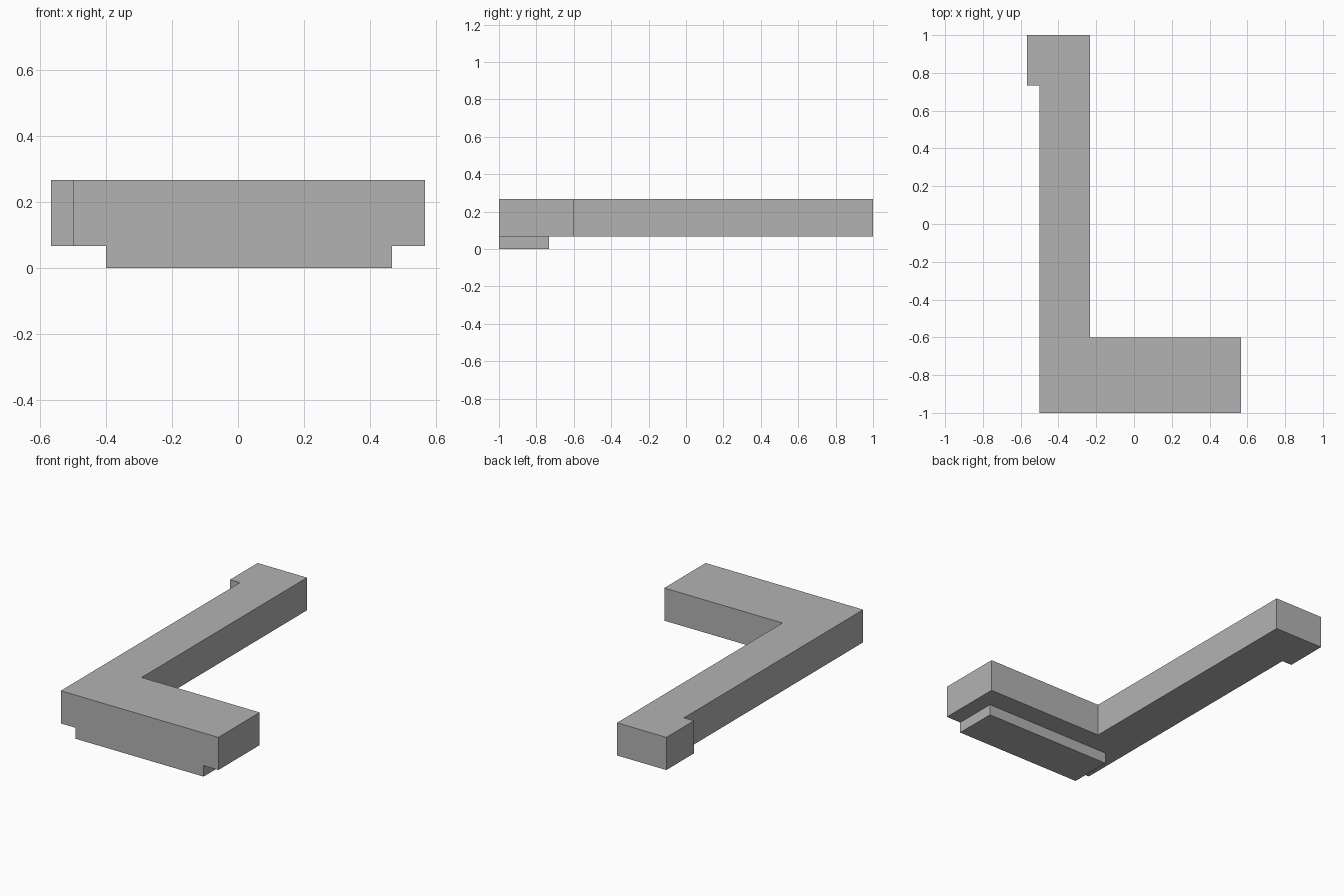
import bpy
import bmesh

cube = bpy.data.objects.get("Cube")
if cube:
    bpy.data.objects.remove(cube, do_unlink=True)

grey = bpy.data.materials.new("mid_grey")
grey.use_nodes = True
colour = (0.45, 0.45, 0.45, 1)
grey.diffuse_color = colour
grey.node_tree.nodes["Principled BSDF"].inputs["Base Color"].default_value = colour


def extruded_part(name, outline, bottom, top):
    """Extrude a flat outline upwards into a solid part."""
    bm = bmesh.new()
    base = bm.faces.new([bm.verts.new((x, y, bottom)) for x, y in outline])
    result = bmesh.ops.extrude_face_region(bm, geom=[base], use_keep_orig=True)
    raised = [v for v in result["geom"] if isinstance(v, bmesh.types.BMVert)]
    bmesh.ops.translate(bm, verts=raised, vec=(0, 0, top - bottom))
    bmesh.ops.recalc_face_normals(bm, faces=bm.faces)
    mesh = bpy.data.meshes.new(name)
    bm.to_mesh(mesh)
    bm.free()
    mesh.materials.append(grey)
    part = bpy.data.objects.new(name, mesh)
    bpy.context.collection.objects.link(part)
    return part


# Key dimensions
left, right, front, back = 0.567, -0.5, -1, 1
underside, top = 0.067, 0.267
arm_edge, foot_back = -0.233, -0.6
hook_x, hook_y = -0.567, 0.733

# L-shaped bracket with a small hook at the far end of the arm
extruded_part("bracket_body", [
    (right, front), (left, front), (left, foot_back), (arm_edge, foot_back),
    (arm_edge, back), (hook_x, back), (hook_x, hook_y), (right, hook_y),
], underside, top)

# Raised rail beneath the foot, flush with the front
extruded_part("foot_rail", [
    (-0.4, front), (0.467, front), (0.467, -0.733), (-0.4, -0.733),
], 0, underside)
